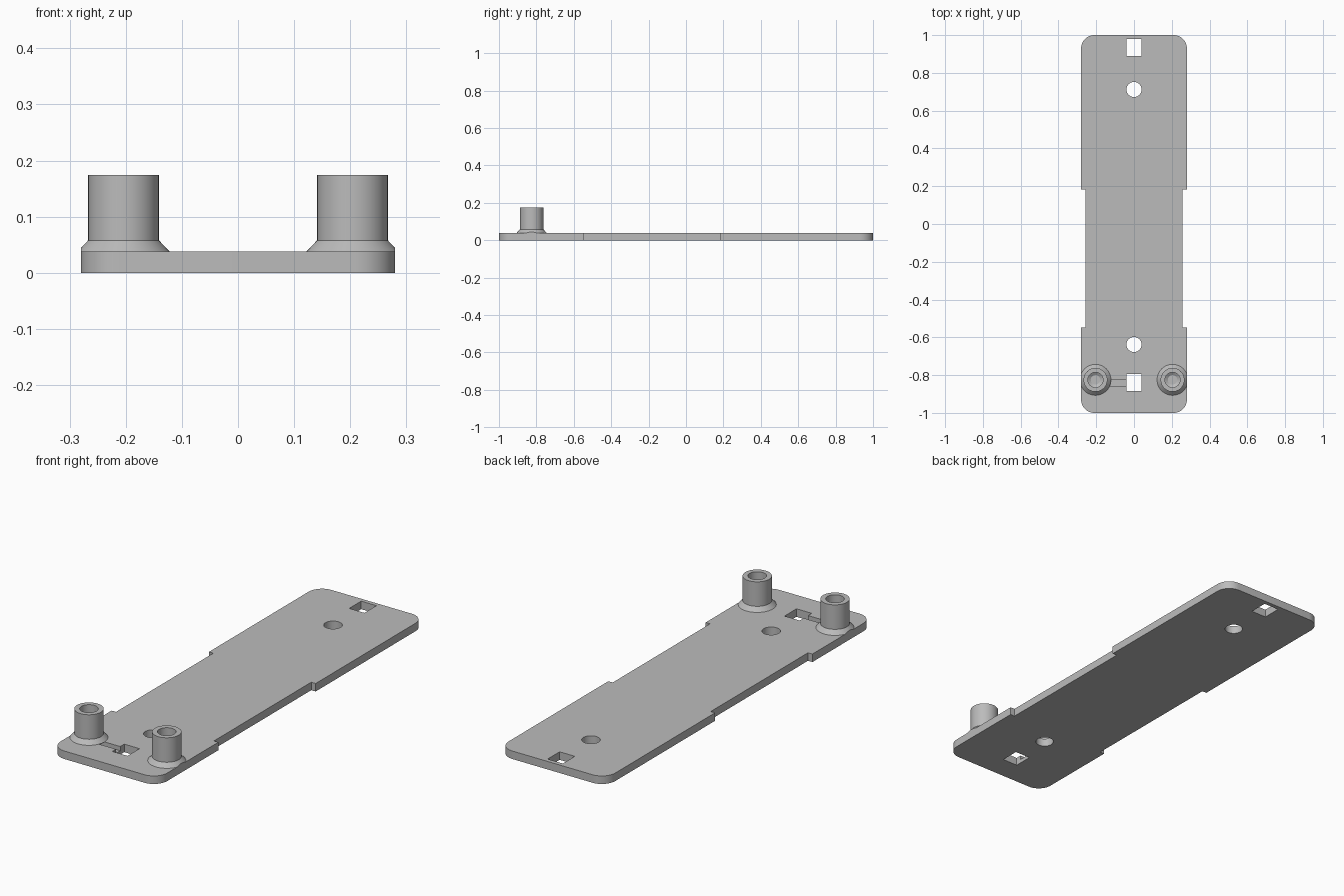
import bpy, bmesh, math
from mathutils import Vector

if "Cube" in bpy.data.objects:
    bpy.data.objects.remove(bpy.data.objects["Cube"])

THICK = 0.038
HALF_W, WAIST_W, CORNER = 0.28, 0.257, 0.07

grey = bpy.data.materials.new("mid_grey")
grey.use_nodes = True
colour = (0.5, 0.5, 0.5, 1)
grey.diffuse_color = colour
grey.node_tree.nodes["Principled BSDF"].inputs["Base Color"].default_value = colour


def add_object(name, bm):
    bmesh.ops.recalc_face_normals(bm, faces=bm.faces)
    mesh = bpy.data.meshes.new(name)
    bm.to_mesh(mesh)
    bm.free()
    mesh.materials.append(grey)
    obj = bpy.data.objects.new(name, mesh)
    bpy.context.collection.objects.link(obj)
    return obj


def prism(name, outline, z0, z1):
    bm = bmesh.new()
    face = bm.faces.new([bm.verts.new((x, y, z0)) for x, y in outline])
    top = bmesh.ops.extrude_face_region(bm, geom=[face])["geom"]
    verts = [v for v in top if isinstance(v, bmesh.types.BMVert)]
    bmesh.ops.translate(bm, verts=verts, vec=(0, 0, z1 - z0))
    return add_object(name, bm)


def arc(cx, cy, r, start, end, n):
    angles = [math.radians(start + (end - start) * i / n) for i in range(n + 1)]
    return [(cx + r * math.cos(a), cy + r * math.sin(a)) for a in angles]


def box(x0, x1, y0, y1):
    return [(x0, y0), (x1, y0), (x1, y1), (x0, y1)]


def smooth(obj):
    bpy.ops.object.select_all(action="DESELECT")
    obj.select_set(True)
    bpy.context.view_layer.objects.active = obj
    bpy.ops.object.shade_smooth_by_angle(angle=math.radians(25))


# Base plate: rounded ends and a slightly narrower waist
inset = 1 - CORNER
side = arc(HALF_W - CORNER, -inset, CORNER, -90, 0, 10)
side += [(HALF_W, -0.547), (WAIST_W, -0.547), (WAIST_W, 0.182), (HALF_W, 0.182)]
side += arc(HALF_W - CORNER, inset, CORNER, 0, 90, 10)
plate = prism("base_plate", side + [(-x, y) for x, y in reversed(side)], 0, THICK)

# Square and round through holes, and the shallow channel beside one post
cutters = [prism("square_hole_cutter", box(-0.04, 0.04, y - 0.045, y + 0.045), -0.1, 0.1)
           for y in (-0.84, 0.935)]
cutters += [prism("round_hole_cutter", arc(0, y, 0.04, 0, 360, 48)[:-1], -0.1, 0.1)
            for y in (-0.638, 0.712)]
cutters.append(prism("channel_cutter", box(-0.14, -0.02, -0.857, -0.825), 0.018, 0.1))

bpy.context.view_layer.objects.active = plate
for cutter in cutters:
    mod = plate.modifiers.new("cut", "BOOLEAN")
    mod.operation, mod.solver, mod.object = "DIFFERENCE", "EXACT", cutter
    bpy.ops.object.modifier_apply(modifier=mod.name)
    bpy.data.objects.remove(cutter)
smooth(plate)

# Hollow posts with a flared foot trimmed flush with the plate's edge
profile = [(0, THICK), (0.082, THICK), (0.063, 0.058), (0.063, 0.174),
           (0.04, 0.174), (0.04, 0.05), (0.025, 0.04), (0, 0.04)]
for name, sign in (("left_post", 1), ("right_post", -1)):
    centre = Vector((0.204 * sign, -0.825, 0))
    bm = bmesh.new()
    verts = [bm.verts.new(centre + Vector((r, 0, z))) for r, z in profile]
    edges = [bm.edges.new(pair) for pair in zip(verts, verts[1:])]
    bmesh.ops.spin(bm, geom=verts + edges, cent=centre, axis=(0, 0, 1),
                   angle=math.tau, steps=48, use_merge=True)
    bmesh.ops.remove_doubles(bm, verts=bm.verts, dist=0.0001)
    cut = bmesh.ops.bisect_plane(bm, geom=bm.verts[:] + bm.edges[:] + bm.faces[:],
                                 plane_co=(HALF_W * sign, 0, 0), plane_no=(sign, 0, 0),
                                 clear_outer=True)["geom_cut"]
    rim = [e for e in cut if isinstance(e, bmesh.types.BMEdge)]
    bmesh.ops.edgeloop_fill(bm, edges=rim)
    smooth(add_object(name, bm))
